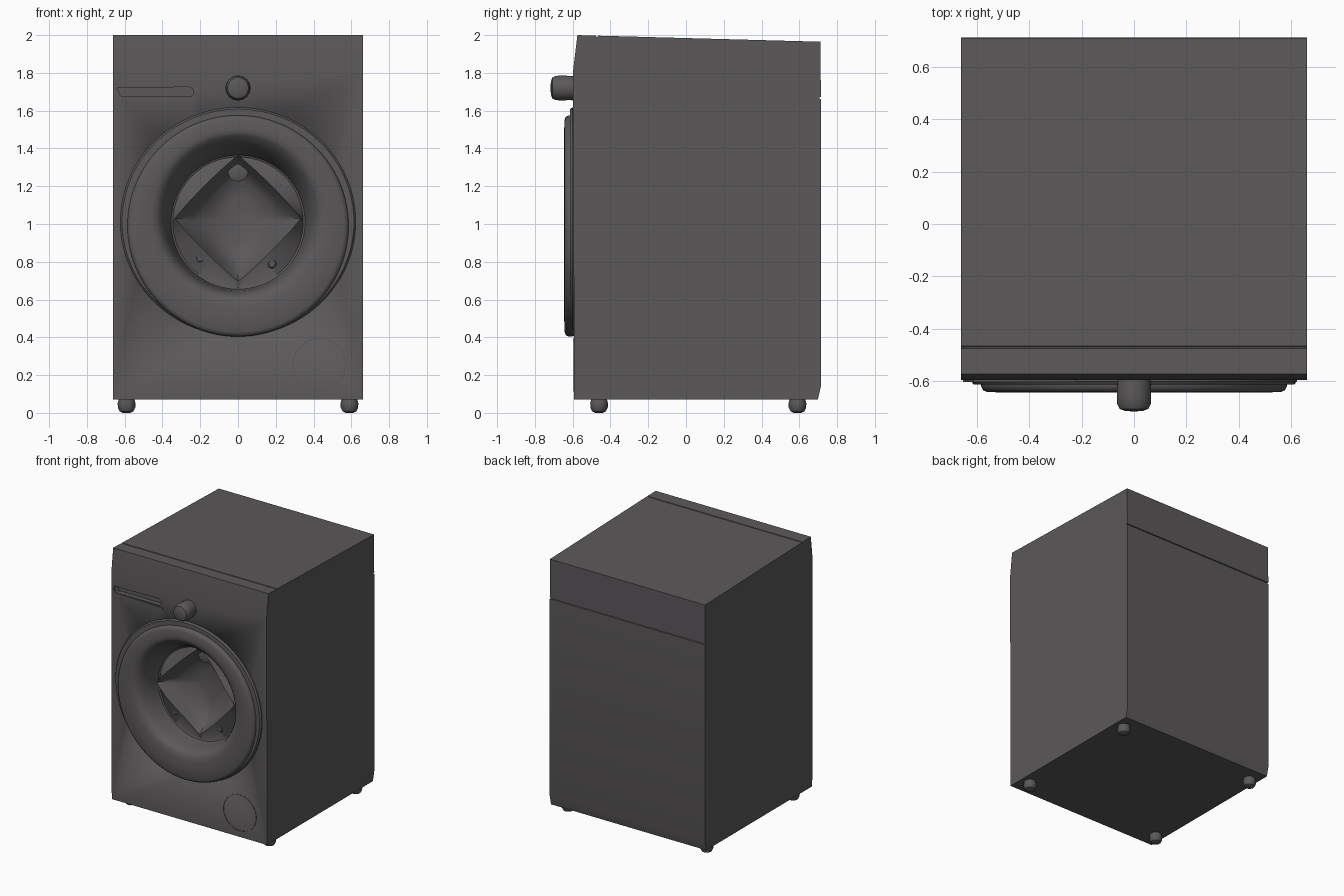
import bpy, bmesh, math

if "Cube" in bpy.data.objects:
    bpy.data.objects.remove(bpy.data.objects["Cube"])

mat = bpy.data.materials.new("charcoal grey")
mat.diffuse_color = (0.105, 0.098, 0.102, 1)
mat.use_nodes = True
mat.node_tree.nodes["Principled BSDF"].inputs["Base Color"].default_value = mat.diffuse_color


def finish(name, bm, loc=(0, 0, 0), rot=(0, 0, 0), angle=35):
    bmesh.ops.recalc_face_normals(bm, faces=bm.faces)
    me = bpy.data.meshes.new(name)
    bm.to_mesh(me)
    bm.free()
    me.materials.append(mat)
    ob = bpy.data.objects.new(name, me)
    bpy.context.collection.objects.link(ob)
    ob.location, ob.rotation_euler = loc, rot
    bpy.ops.object.select_all(action='DESELECT')
    ob.select_set(True)
    bpy.context.view_layer.objects.active = ob
    bpy.ops.object.shade_smooth_by_angle(angle=math.radians(angle))
    return ob


def loft(name, rings, n=96, ring_closed=False, side=0.0, **kw):
    """Skin rings (radius, y, centre z, power); power 2 is a circle, 1 a diamond."""
    bm = bmesh.new()
    loops = []
    for r, y, *rest in rings:
        zc = rest[0] if rest else 0
        p = rest[1] if len(rest) > 1 else 2
        loop = []
        for i in range(n):
            a = 2 * math.pi * i / n
            c, s = math.cos(a), math.sin(a)
            k = r / (abs(c) ** p + abs(s) ** p) ** (1 / p)
            dy = -side * c * c if p < 1.9 else 0
            loop.append(bm.verts.new((k * c, y + dy, zc + k * s)))
        loops.append(loop)
    pairs = list(zip(loops, loops[1:]))
    if ring_closed:
        pairs.append((loops[-1], loops[0]))
    else:
        bm.faces.new(loops[0])
        bm.faces.new(loops[-1])
    for a, b in pairs:
        for i in range(n):
            j = (i + 1) % n
            bm.faces.new((a[i], a[j], b[j], b[i]))
    return finish(name, bm, **kw)


def prism(name, pts, axis, lo, hi):
    """Extrude a 2D outline along x (outline is y,z) or y (outline is x,z)."""
    bm = bmesh.new()
    place = (lambda u, v, t: (t, u, v)) if axis == 'x' else (lambda u, v, t: (u, t, v))
    a = [bm.verts.new(place(u, v, lo)) for u, v in pts]
    b = [bm.verts.new(place(u, v, hi)) for u, v in pts]
    bm.faces.new(a)
    bm.faces.new(b)
    for i in range(len(pts)):
        j = (i + 1) % len(pts)
        bm.faces.new((a[i], a[j], b[j], b[i]))
    return finish(name, bm)


def cut(ob, cutter):
    m = ob.modifiers.new("cut", 'BOOLEAN')
    m.operation, m.solver, m.object = 'DIFFERENCE', 'EXACT', cutter
    bpy.context.view_layer.objects.active = ob
    bpy.ops.object.modifier_apply(modifier=m.name)
    bpy.data.objects.remove(cutter)


# Cabinet side profile, with seams in the top and the back
body = prism("cabinet", [
    (-0.592, 0.07), (-0.598, 1.81), (-0.575, 2.0),
    (-0.476, 1.997), (-0.474, 1.989), (-0.469, 1.989), (-0.467, 1.997),
    (0.712, 1.965),
    (0.714, 1.672), (0.707, 1.67), (0.707, 1.662), (0.714, 1.66),
    (0.714, 0.14), (0.698, 0.07)], 'x', -0.662, 0.662)

# Door opening and drawer grip recess
cut(body, loft("door_cutter", [(0.47, -1, 0.99), (0.47, -0.24, 0.99)]))
cut(body, prism("grip_cutter", [(-0.64, 1.72), (-0.62, 1.675), (-0.25, 1.675),
                                (-0.235, 1.69), (-0.24, 1.715), (-0.26, 1.725)],
                'y', -1, -0.56))

# Drawer: lip below the grip
prism("drawer_lip", [(-0.655, 1.695), (-0.62, 1.655), (-0.22, 1.655),
                     (-0.22, 1.664), (-0.615, 1.675), (-0.645, 1.705)],
      'y', -0.605, -0.57)

# Trim ring around the door
trim = loft("door_trim", [(0.5, -0.57), (0.605, -0.57), (0.605, -0.602),
                          (0.596, -0.614), (0.5, -0.614)],
            ring_closed=True, loc=(0, 0, 1.012))
trim.scale.x = 1.03

# Door ring, funnel and diamond-shaped drum hollow in one skin
loft("door", [
    (0.46, -0.25, 0.99), (0.46, -0.6, 0.99), (0.586, -0.6, 0.99),
    (0.585, -0.622, 0.99), (0.578, -0.636, 0.99), (0.562, -0.643, 0.99),
    (0.50, -0.645, 1.0), (0.46, -0.643, 1.02), (0.435, -0.636, 1.035),
    (0.415, -0.62, 1.035), (0.395, -0.59, 1.03), (0.375, -0.54, 1.02),
    (0.362, -0.49, 1.012), (0.355, -0.465, 1.01), (0.345, -0.46, 1.01),
    (0.332, -0.47, 1.03, 1.08), (0.318, -0.455, 1.03, 1.1),
    (0.27, -0.39, 1.03, 1.2), (0.2, -0.345, 1.03, 1.5),
    (0.1, -0.33, 1.03)], side=0.05, angle=40)

# Studs inside the drum
for i, (x, z, r, y) in enumerate([(0, 1.28, 0.055, -0.40), (0.21, 1.2, 0.025, -0.465),
                                  (0.18, 0.79, 0.025, -0.465), (-0.2, 0.82, 0.025, -0.465)]):
    loft(f"drum_stud_{i + 1}", [(r, y + 0.03), (r, y - 0.008), (r * 0.7, y - 0.016)],
         n=24, loc=(x, 0, z))

# Program knob
loft("knob", [(0.06, -0.57), (0.064, -0.61), (0.066, -0.66), (0.064, -0.69),
              (0.055, -0.708), (0.035, -0.715), (0.012, -0.717)], n=40, loc=(0, 0, 1.72))

# Round filter cover: a fine raised outline
loft("filter_outline", [(0.136, -0.58), (0.142, -0.58), (0.142, -0.5955), (0.136, -0.5955)],
     n=64, ring_closed=True, loc=(0.43, 0, 0.255))

# Four rounded feet
for sx in (-1, 1):
    for y, end in ((-0.46, "front"), (0.59, "back")):
        loft(f"{end}_foot_{'left' if sx < 0 else 'right'}",
             [(0.02, 0), (0.036, 0.008), (0.046, 0.028), (0.047, 0.05), (0.04, 0.08)],
             n=24, loc=(sx * 0.59, y, 0), rot=(math.pi / 2, 0, 0))
